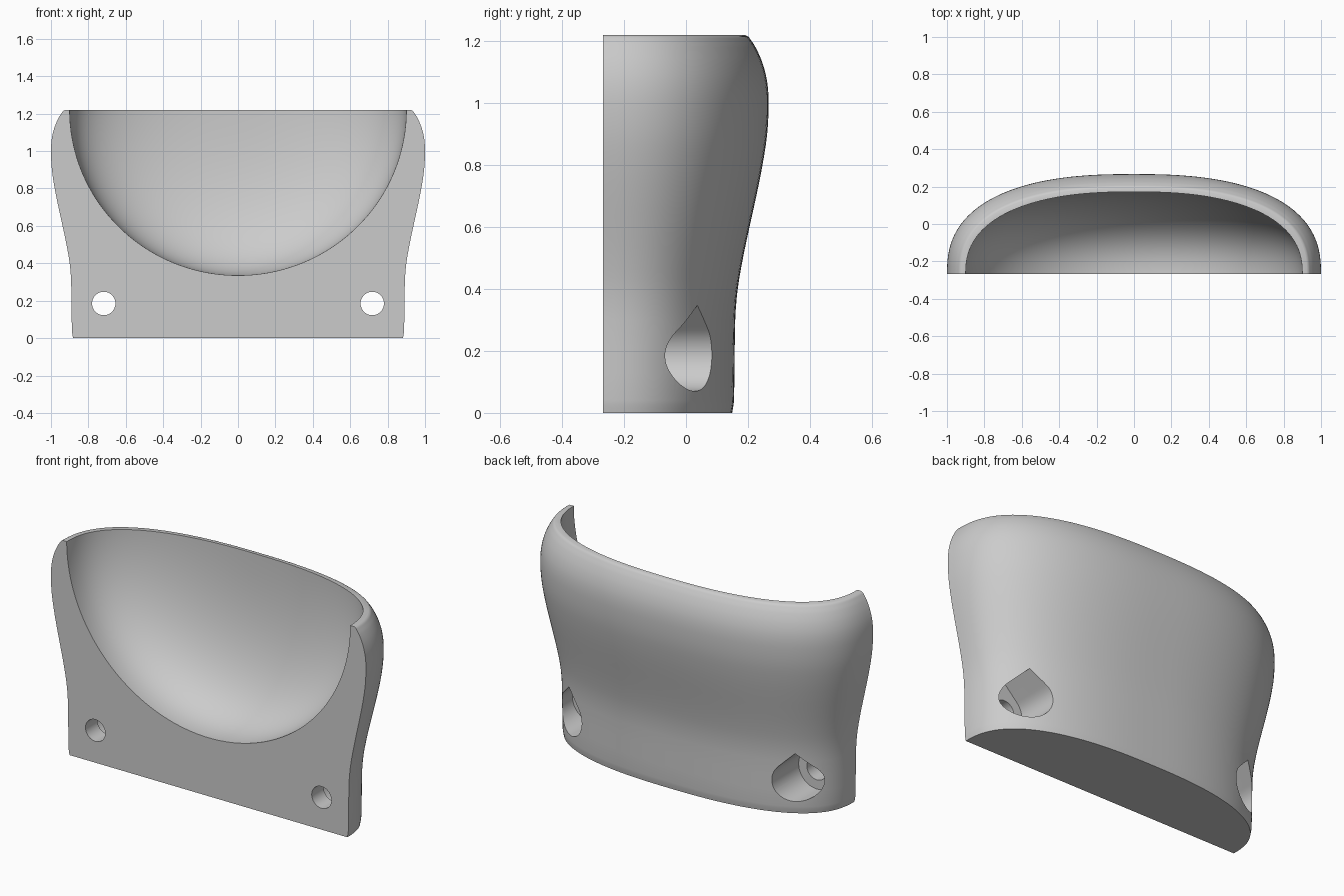
import bpy
import bmesh
from math import sin, cos, pi, radians, sqrt

FRONT, TOP = -0.268, 1.22

default = bpy.data.objects.get("Cube")
if default:
    bpy.data.objects.remove(default, do_unlink=True)

grey = bpy.data.materials.new("light_grey")
grey.use_nodes = True
colour = (0.6, 0.6, 0.6, 1)
grey.diffuse_color = colour
grey.node_tree.nodes["Principled BSDF"].inputs["Base Color"].default_value = colour


def loft(name, rings):
    """Closed solid skinned through rings of equal length, capped at both ends."""
    bm = bmesh.new()
    loops = [[bm.verts.new(p) for p in ring] for ring in rings]
    n = len(loops[0])
    for a, b in zip(loops, loops[1:]):
        for i in range(n):
            j = (i + 1) % n
            bm.faces.new((a[i], a[j], b[j], b[i]))
    bm.faces.new(loops[0])
    bm.faces.new(loops[-1])
    bmesh.ops.recalc_face_normals(bm, faces=bm.faces)
    mesh = bpy.data.meshes.new(name)
    bm.to_mesh(mesh)
    bm.free()
    mesh.materials.append(grey)
    obj = bpy.data.objects.new(name, mesh)
    bpy.context.collection.objects.link(obj)
    return obj


def power(v, e):
    return abs(v) ** e * (1 if v >= 0 else -1)


def outline(inset, z, steps=72, e=0.8):
    """Flat-fronted rounded cross-section, pulled in by inset."""
    return [((1 - inset) * power(cos(pi * i / steps), e),
             FRONT + (0.535 - inset) * abs(sin(pi * i / steps)) ** e if 0 < i < steps else FRONT, z)
            for i in range(steps + 1)]


def prism(name, shape, x, z, y0, y1):
    return loft(name, [[(x + u, y, z + v) for u, v in shape] for y in (y0, y1)])


# Outer body: inset of the wall against height, smoothly interpolated
profile = [(0, .118), (.04, .112), (.3, .108), (.4, .1), (.5, .083), (.6, .062),
           (.7, .04), (.8, .02), (.9, .005), (1, 0), (1.07, .005), (1.13, .02),
           (1.18, .042), (1.205, .058), (1.215, .066), (TOP, .075)]
rings = []
for k in range(len(profile) - 1):
    (z1, d1), (z2, d2) = profile[k:k + 2]
    z0, d0 = profile[max(k - 1, 0)]
    z3, d3 = profile[min(k + 2, len(profile) - 1)]
    m1, m2 = (d2 - d0) / (z2 - z0), (d3 - d1) / (z3 - z1)
    h = z2 - z1
    for t in (0, 1 / 3, 2 / 3):
        d = ((2*t**3 - 3*t**2 + 1) * d1 + (t**3 - 2*t**2 + t) * h * m1
             + (3*t**2 - 2*t**3) * d2 + (t**3 - t**2) * h * m2)
        rings.append(outline(d, z1 + h * t))
rings.append(outline(profile[-1][1], TOP))
body = loft("scoop_holder", rings)


# Bowl cutter: a rounded dome running back from the flat front
def bowl_ring(r, y, n=120):
    return [(0.9 * r * cos(2 * pi * (i + .5) / n), y,
             TOP + 0.885 * r * sin(2 * pi * (i + .5) / n)) for i in range(n)]


dome = [bowl_ring(1, FRONT - 0.2)]
for deg in [1, 2] + list(range(4, 89, 3)) + [89.5]:
    a = radians(deg)
    dome.append(bowl_ring(cos(a) ** 0.83, FRONT + 0.44 * sin(a) ** 0.83))
cutters = [loft("bowl_cutter", dome)]

# Screw holes with teardrop recesses from the back, one on each side
circle = [(0.0625 * cos(2 * pi * i / 48), 0.0625 * sin(2 * pi * i / 48)) for i in range(48)]
R = 0.115
teardrop = [(R * cos(radians(135 + 270 * i / 40)), R * sin(radians(135 + 270 * i / 40)))
            for i in range(41)] + [(0, R * sqrt(2))]
for side, x in (("left", 0.718), ("right", -0.718)):
    cutters.append(prism(side + "_screw_hole_cutter", circle, x, 0.185, -0.5, -0.1))
    cutters.append(prism(side + "_recess_cutter", teardrop, x, 0.185, -0.16, 0.5))

# Cut the bowl and holes, then remove the cutters
bpy.ops.object.select_all(action='DESELECT')
bpy.context.view_layer.objects.active = body
body.select_set(True)
for cutter in cutters:
    cutter.hide_render = True
    mod = body.modifiers.new(cutter.name, 'BOOLEAN')
    mod.operation = 'DIFFERENCE'
    mod.solver = 'EXACT'
    mod.object = cutter
    bpy.ops.object.modifier_apply(modifier=mod.name)
    bpy.data.objects.remove(cutter, do_unlink=True)
bpy.ops.object.shade_smooth_by_angle(angle=radians(30))
